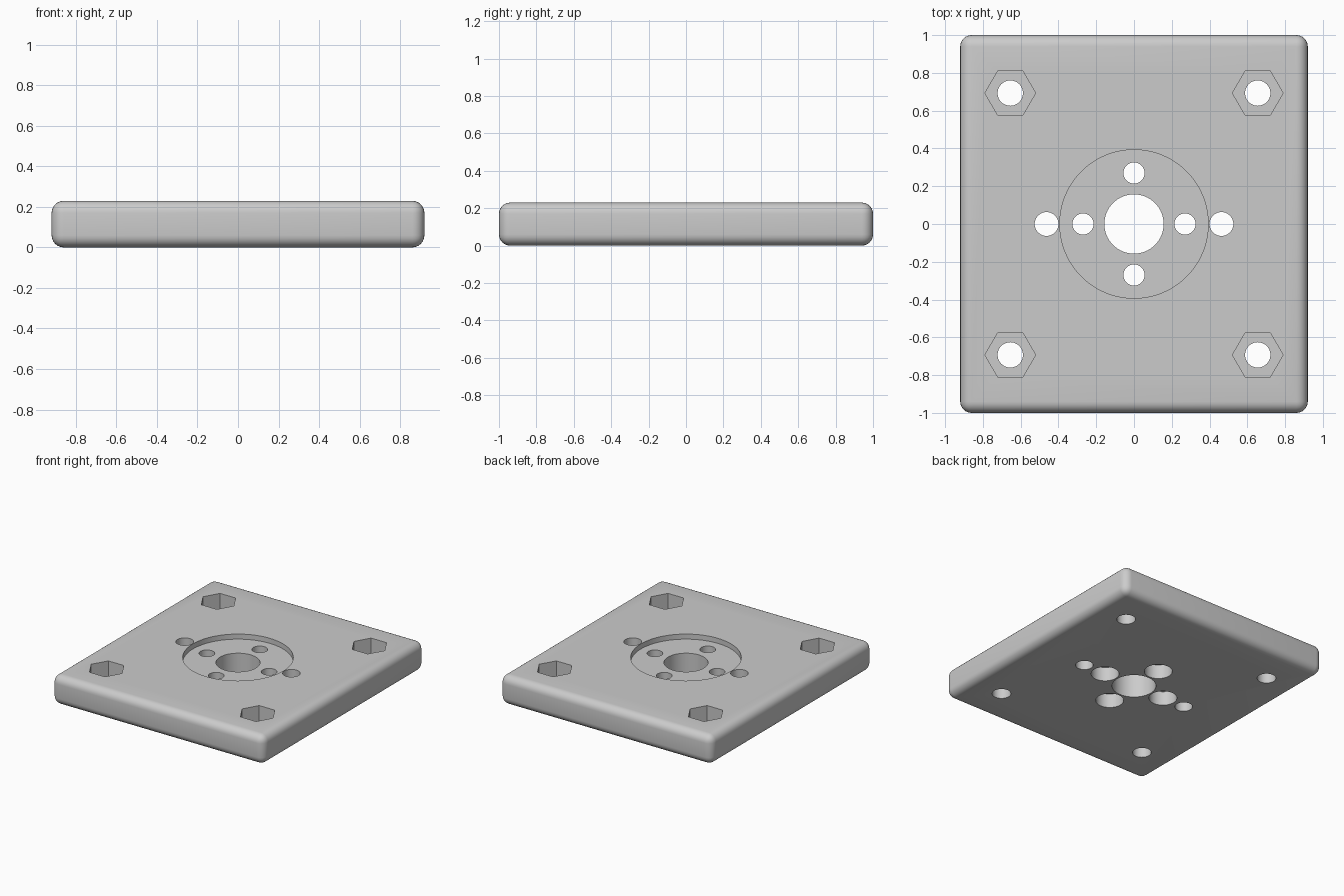
import bpy, bmesh, math
from mathutils import Matrix, Vector

if "Cube" in bpy.data.objects:
    bpy.data.objects.remove(bpy.data.objects["Cube"])

W, L, T = 1.84, 2.0, 0.23      # plate width, length, thickness
OVER = 0.05                    # how far cutters poke out of the plate

grey = bpy.data.materials.new("plain grey")
grey.diffuse_color = (0.6, 0.6, 0.6, 1)
grey.use_nodes = True
grey.node_tree.nodes["Principled BSDF"].inputs["Base Color"].default_value = grey.diffuse_color


def make_object(name, bm):
    mesh = bpy.data.meshes.new(name)
    bm.to_mesh(mesh)
    bm.free()
    obj = bpy.data.objects.new(name, mesh)
    bpy.context.collection.objects.link(obj)
    mesh.materials.append(grey)
    return obj


# Plate with every edge rounded
bm = bmesh.new()
bmesh.ops.create_cube(bm, size=1, matrix=Matrix.Translation((0, 0, T / 2)) @ Matrix.Diagonal((W, L, T, 1)))
bmesh.ops.bevel(bm, geom=bm.edges[:], offset=0.06, segments=6, profile=0.5, affect='EDGES')
plate = make_object("mounting_plate", bm)
bpy.context.view_layer.objects.active = plate
plate.select_set(True)


def cut(x, y, radius, z0, z1, sides=48):
    """Remove an upright prism from the plate."""
    bm = bmesh.new()
    place = Matrix.Translation((x, y, (z0 + z1) / 2)) @ Matrix.Rotation(math.pi / 2, 4, 'Z')
    bmesh.ops.create_cone(bm, cap_ends=True, segments=sides, radius1=radius, radius2=radius,
                          depth=z1 - z0, matrix=place)
    cutter = make_object("hole_cutter", bm)
    cutter.hide_render = True
    mod = plate.modifiers.new("hole", 'BOOLEAN')
    mod.operation, mod.solver, mod.object = 'DIFFERENCE', 'EXACT', cutter
    bpy.ops.object.modifier_apply(modifier=mod.name)
    bpy.data.objects.remove(cutter)


# Round recess and central bore
cut(0, 0, 0.393, T - 0.04, T + OVER, 96)
cut(0, 0, 0.157, -OVER, T + OVER, 64)

# Four inner screw holes, counterbored from below
for x, y in ((0.27, 0), (-0.27, 0), (0, 0.27), (0, -0.27)):
    cut(x, y, 0.056, -OVER, T + OVER)
    cut(x, y, 0.1, -OVER, 0.11)

# Two outer side holes
for x in (-0.463, 0.463):
    cut(x, 0, 0.063, -OVER, T + OVER)

# Corner bolt holes with hexagonal nut pockets
for x in (-0.655, 0.655):
    for y in (-0.693, 0.693):
        cut(x, y, 0.067, -OVER, T + OVER)
        # a hexagon with its points along the length
        cut(x, y, 0.134, T - 0.125, T + OVER, 6)

bpy.ops.object.shade_smooth_by_angle(angle=math.radians(30))
